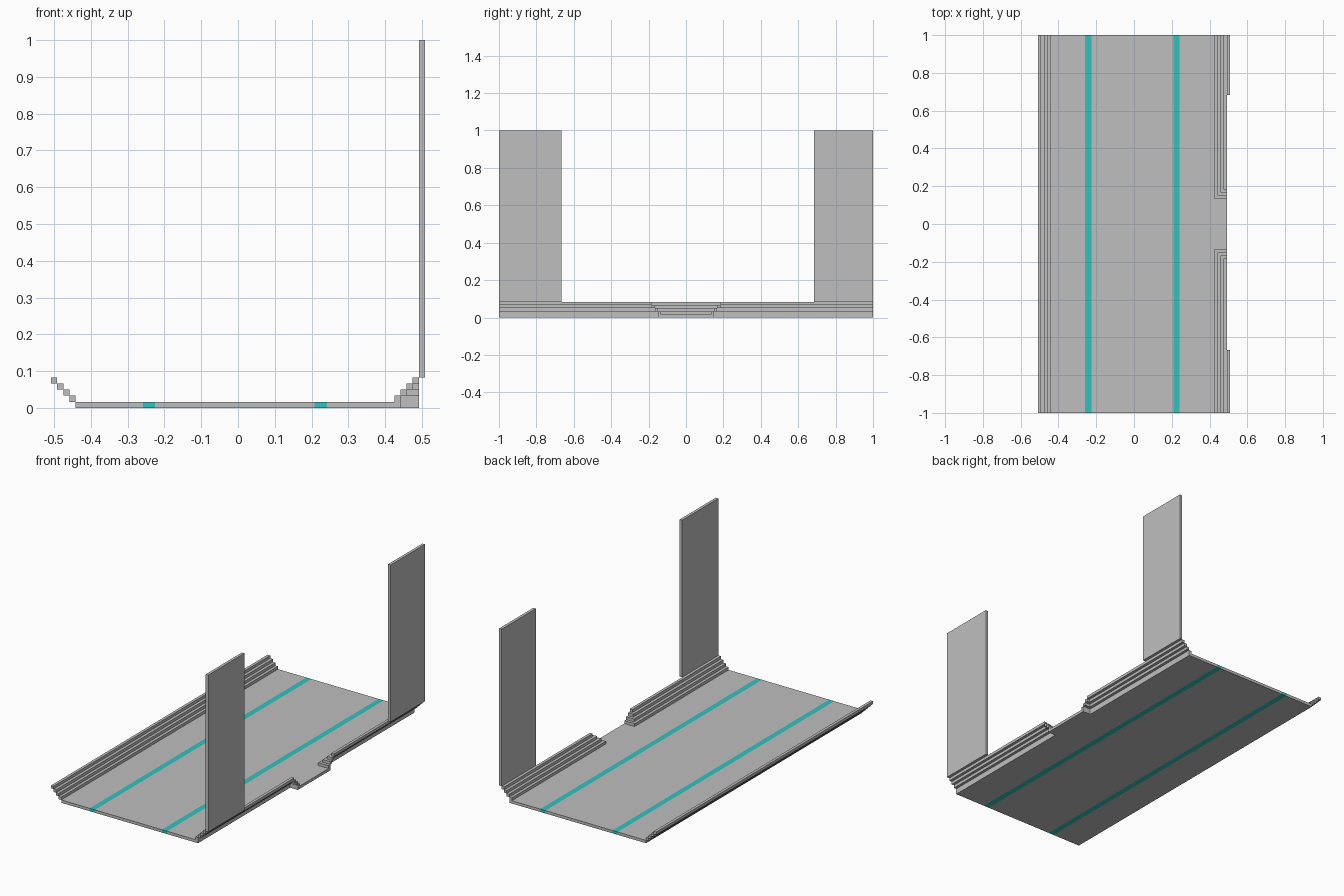
import bpy
import bmesh

cube = bpy.data.objects.get("Cube")
if cube:
    bpy.data.objects.remove(cube, do_unlink=True)

U = 1 / 60  # block size: every part is a whole number of blocks


def material(name, rgb):
    m = bpy.data.materials.new(name)
    m.use_nodes = True
    m.diffuse_color = (*rgb, 1)
    m.node_tree.nodes["Principled BSDF"].inputs["Base Color"].default_value = (*rgb, 1)
    return m


grey = material("light grey", (0.52, 0.52, 0.52))
teal = material("teal", (0.03, 0.54, 0.51))


def slab(name, outline, z0, z1, mat):
    """Extrude a flat outline, given in blocks, from z0 to z1."""
    bm = bmesh.new()
    face = bm.faces.new([bm.verts.new((x * U, y * U, z0 * U)) for x, y in outline])
    top = bmesh.ops.extrude_face_region(bm, geom=[face])["geom"]
    verts = [v for v in top if isinstance(v, bmesh.types.BMVert)]
    bmesh.ops.translate(bm, verts=verts, vec=(0, 0, (z1 - z0) * U))
    bmesh.ops.recalc_face_normals(bm, faces=bm.faces)
    mesh = bpy.data.meshes.new(name)
    bm.to_mesh(mesh)
    bm.free()
    mesh.materials.append(mat)
    obj = bpy.data.objects.new(name, mesh)
    bpy.context.collection.objects.link(obj)
    return obj


def box(name, x0, x1, y0, y1, z0, z1, mat=grey):
    return slab(name, [(x0, y0), (x1, y0), (x1, y1), (x0, y1)], z0, z1, mat)


# Floor in strips, with two teal lines running its full length
edges = [-26.5, -15.5, -13.5, 12.5, 14.5, 26.5]
strips = [("floor_right", grey), ("stripe_right", teal), ("floor_middle", grey),
          ("stripe_left", teal), ("floor_left", grey)]
for (name, mat), x0, x1 in zip(strips, edges, edges[1:]):
    box(name, x0, x1, -60, 60, 0, 1, mat)

# Threshold reaching out through the gap in the left steps
box("threshold", 26.5, 29.5, -9, 9, 0, 1)

for k in range(4):
    # Straight steps on the right side
    box(f"right_step_{k + 1}", -27.5 - k, -26.5 - k, -60, 60, 1 + k, 2 + k)
    # Left steps turn outward beside the gap
    x, y = 25.5 + k, 8 + k
    for side, s in (("front", -1), ("back", 1)):
        outline = [(x, y), (29.5, y), (29.5, y + 1), (x + 1, y + 1), (x + 1, 60), (x, 60)]
        if k == 3:  # the outermost step has no turn
            outline = [(x, y), (29.5, y), (29.5, 60), (x, 60)]
        slab(f"left_step_{side}_{k + 1}", [(a, s * b) for a, b in outline], 1 + k, 2 + k, grey)

# Tall wall panels at both ends of the left side
box("wall_front", 29.5, 30.5, -60, -40, 5, 60)
box("wall_back", 29.5, 30.5, 41, 60, 5, 60)
